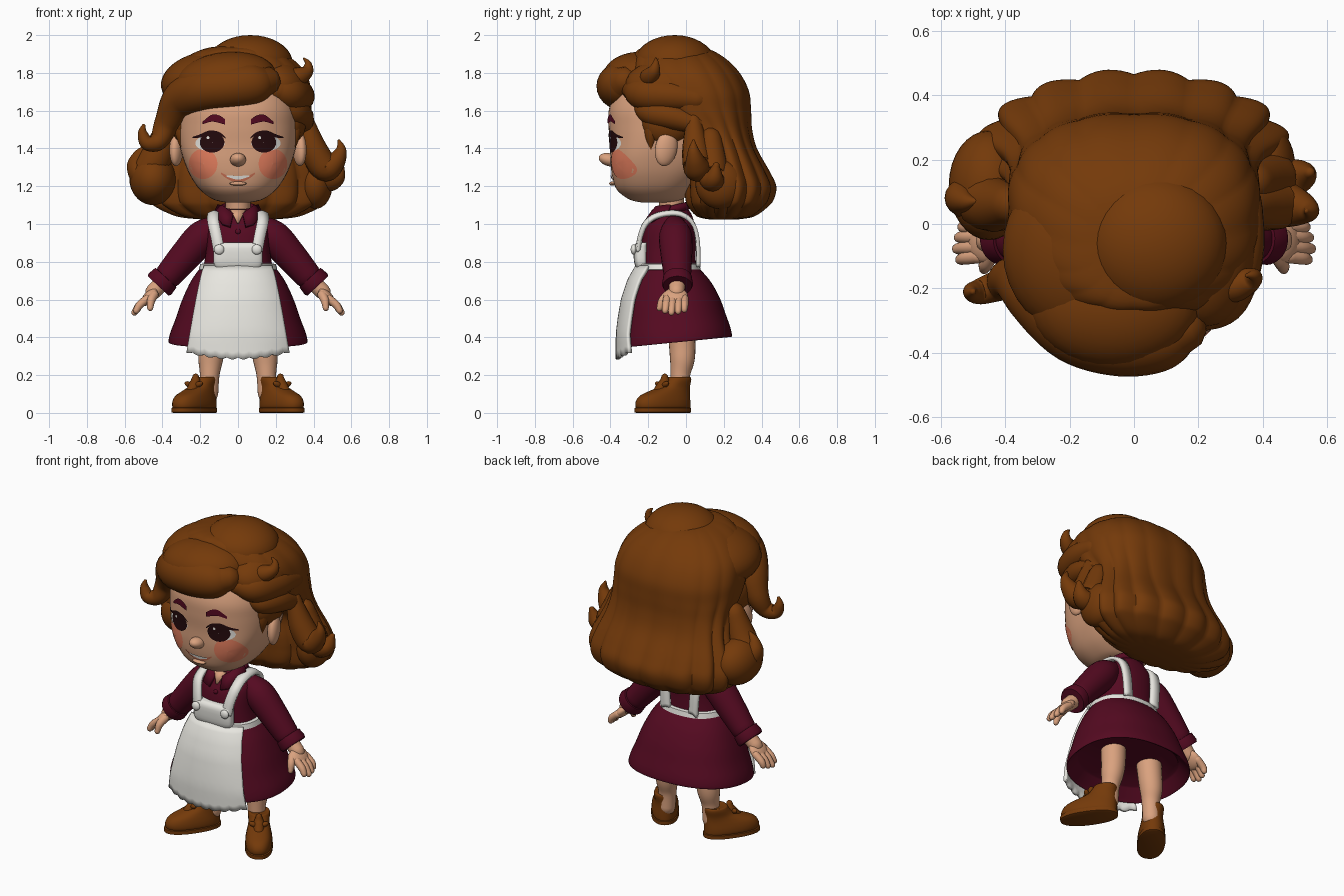
import bpy, bmesh, math
from mathutils import Vector, Euler, Matrix
from mathutils.bvhtree import BVHTree


def material(name, r, g, b):
    m = bpy.data.materials.new(name)
    m.diffuse_color = (r, g, b, 1)
    return m


HAIR = material("chestnut brown", .175, .042, .003)
SKIN = material("skin", .70, .36, .21)
BLUSH = material("blush", .80, .215, .115)
DRESS = material("burgundy", .09, .003, .015)
WHITE = material("off white", .80, .79, .74)
DARK = material("dark eye", .018, .003, .004)
LIP = material("lip", .60, .17, .09)


def finish(name, bm, mat):
    bmesh.ops.recalc_face_normals(bm, faces=bm.faces)
    me = bpy.data.meshes.new(name)
    bm.to_mesh(me)
    bm.free()
    me.materials.append(mat)
    ob = bpy.data.objects.new(name, me)
    bpy.context.collection.objects.link(ob)
    return ob


def skin(name, rings, mat):
    """Bridge a list of closed rings and cap the ends."""
    bm = bmesh.new()
    vs = [[bm.verts.new(p) for p in r] for r in rings]
    n = len(vs[0])
    for a, b in zip(vs, vs[1:]):
        for i in range(n):
            bm.faces.new((a[i], a[(i + 1) % n], b[(i + 1) % n], b[i]))
    bm.faces.new(vs[0])
    bm.faces.new(vs[-1])
    return finish(name, bm, mat)


def sheet(name, rows, mat, thick=0):
    """Open grid of points, optionally thickened."""
    bm = bmesh.new()
    vs = [[bm.verts.new(p) for p in r] for r in rows]
    for a, b in zip(vs, vs[1:]):
        for i in range(len(a) - 1):
            bm.faces.new((a[i], a[i + 1], b[i + 1], b[i]))
    ob = finish(name, bm, mat)
    if thick:
        m = ob.modifiers.new("thickness", 'SOLIDIFY')
        m.thickness, m.offset = thick, 0
    return ob


def smooth(rows, k=5):
    """Catmull-Rom through tuples."""
    out, n = [], len(rows)
    for i in range(n - 1):
        a, b, c, d = rows[max(i - 1, 0)], rows[i], rows[i + 1], rows[min(i + 2, n - 1)]
        for j in range(k):
            t = j / k
            out.append(tuple(.5 * (2 * q + (r - p) * t + (2 * p - 5 * q + 4 * r - s) * t * t
                             + (3 * q - p - 3 * r + s) * t ** 3) for p, q, r, s in zip(a, b, c, d)))
    return out + [tuple(rows[-1])]


def loft(name, rows, mat, n=48, e=lambda z: 2.3, lobes=0, amp=None, k=5, tilt=0):
    """Stack superellipse sections given as (z, half width, front y, back y)."""
    rings = []
    for z, rx, yf, yb in smooth(rows, k):
        ring = []
        for i in range(n):
            t = 2 * math.pi * i / n
            c, s = math.cos(t), math.sin(t)
            f = 1 + (amp(z) * (abs(math.sin(lobes * t / 2)) - .6) if lobes else 0)
            x = f * rx * math.copysign(abs(c) ** (2 / e(z)), c)
            y = (yf + yb) / 2 + f * (yb - yf) / 2 * math.copysign(abs(s) ** (2 / e(z)), s)
            ring.append((x, y, z + tilt * (y + .05) * max(0, .77 - z) / .4))
        rings.append(ring)
    return skin(name, rings, mat)


def tube(name, pts, mat, n=16, k=6):
    """Round-ended tapered tube through (x, y, z, radius)."""
    path = smooth(pts, k)
    P, R = [Vector(p[:3]) for p in path], [max(p[3], .004) for p in path]
    T = [(P[min(i + 1, len(P) - 1)] - P[max(i - 1, 0)]).normalized() for i in range(len(P))]
    side = T[0].orthogonal().normalized()
    rings = []

    def ring(p, t, r):
        b = t.cross(side)
        return [p + r * (side * math.cos(a) + b * math.sin(a))
                for a in (2 * math.pi * i / n for i in range(n))]
    for i, (p, t, r) in enumerate(zip(P, T, R)):
        side = (side - t * side.dot(t)).normalized()
        if i == 0:
            rings += [ring(p - t * r * math.cos(a), t, r * math.sin(a)) for a in (.15, .5, 1)]
        rings.append(ring(p, t, r))
        if i == len(P) - 1:
            rings += [ring(p + t * r * math.cos(a), t, r * math.sin(a)) for a in (1, .5, .15)]
    return skin(name, rings, mat)


def ball(name, loc, size, mat, rot=(0, 0, 0)):
    bm = bmesh.new()
    bmesh.ops.create_uvsphere(bm, u_segments=32, v_segments=18, radius=1)
    bm.transform(Matrix.Translation(loc) @ Euler(rot).to_matrix().to_4x4() @ Matrix.Diagonal((*size, 1)))
    return finish(name, bm, mat)


# Head, nose, neck
head = loft("head", [(1.115, .07, -.24, -.06), (1.13, .13, -.30, -.02), (1.18, .20, -.365, .04),
            (1.25, .25, -.39, .1), (1.33, .285, -.40, .15), (1.42, .31, -.402, .18), (1.52, .32, -.41, .2),
            (1.62, .315, -.405, .2), (1.74, .27, -.35, .18), (1.84, .16, -.26, .1)], SKIN, 64,
            lambda z: 2.25 + .45 * math.exp(-((z - 1.32) / .13) ** 2))
bvh = BVHTree.FromPolygons([v.co for v in head.data.vertices], [p.vertices[:] for p in head.data.polygons])
ball("nose", (0, -.405, 1.34), (.042, .058, .034), SKIN, (-.25, 0, 0))
tube("neck", [(0, -.07, 1.0, .07), (0, -.075, 1.08, .065), (0, -.08, 1.17, .07)], SKIN)


def on_face(x, z, off):
    hit = bvh.ray_cast(Vector((x, -2, z)), Vector((0, 1, 0)))[0]
    return Vector((x, (hit.y if hit else -.1) - off, z))


def disc(name, x, z, rx, rz, mat, off):
    rows = [[on_face(x + f * rx * math.cos(a), z + f * rz * math.sin(a), off)
             for a in (2 * math.pi * i / 32 for i in range(33))] for f in (.02, .25, .5, .75, 1)]
    sheet(name, rows, mat)


def stroke(name, pts, mat, off):
    """Painted line through (x, z, half height)."""
    pts = smooth(pts, 6)
    sheet(name, [[on_face(x, z + w * f, off) for x, z, w in pts] for f in (1, .33, -.33, -1)], mat)


# Painted face and ears, both sides
for s in (-1, 1):
    disc("cheek", s * .185, 1.318, .076, .080, BLUSH, .004)
    disc("eye_white", s * .148, 1.428, .078, .042, WHITE, .005)
    disc("iris", s * .137, 1.432, .065, .054, DARK, .007)
    disc("eye_glint", s * .137 - .022, 1.457, .008, .008, WHITE, .009)
    stroke("lashes", [(s * .065, 1.455, .004), (s * .1, 1.48, .007), (s * .15, 1.487, .008),
           (s * .195, 1.468, .009), (s * .24, 1.458, .003)], DARK, .008)
    stroke("eyebrow", [(s * .068, 1.54, .014), (s * .1, 1.555, .02), (s * .14, 1.56, .018),
           (s * .187, 1.535, .007)], DRESS, .008)
    ball("ear", (s * .325, -.105, 1.40), (.035, .06, .095), SKIN, (-.2, 0, s * .3))
    ball("ear_hollow", (s * .350, -.12, 1.40), (.009, .016, .025), BLUSH, (-.2, 0, s * .3))
stroke("lips", [(-.09, 1.268, .004), (-.05, 1.245, .010), (0, 1.236, .015), (.05, 1.245, .010),
       (.09, 1.268, .004)], LIP, .005)
stroke("teeth", [(-.062, 1.254, .003), (0, 1.245, .010), (.062, 1.254, .003)], WHITE, .008)
ball("lower_lip", (0, -.387, 1.214), (.045, .02, .011), SKIN)

# Main hair mass with rounded locks
loft("back_hair", [(1.025, .2, .12, .28), (1.04, .32, .06, .36), (1.09, .43, .015, .43), (1.13, .465, .0, .462),
     (1.2, .475, -.005, .475), (1.28, .455, -.005, .44), (1.4, .405, .0, .375), (1.5, .385, -.08, .35),
     (1.6, .39, -.2, .345), (1.7, .39, -.26, .335), (1.8, .36, -.3, .285), (1.88, .28, -.28, .205),
     (1.93, .17, -.24, .11), (1.945, .05, -.1, .0)], HAIR, 144,
     lambda z: 1.95 + .4 * min(1, max(0, (z - 1.2) / .35)), 16,
     lambda z: .015 + .06 * min(1, max(0, (1.65 - z) / .45)))
ball("crown_bump", (.065, -.06, 1.85), (.225, .215, .15), HAIR)
ball("left_crown", (-.16, -.08, 1.76), (.25, .27, .155), HAIR, (0, -.15, 0))
ball("right_crown", (.22, -.08, 1.74), (.16, .24, .13), HAIR, (0, .4, 0))

# Swept fringe ending in a curl
ball("fringe_volume", (-.06, -.245, 1.77), (.265, .20, .14), HAIR, (0, -.1, 0))
tube("fringe", [(.145, -.325, 1.755, .08), (.08, -.345, 1.74, .112), (-.04, -.355, 1.728, .118),
     (-.18, -.315, 1.71, .118), (-.295, -.215, 1.655, .108), (-.375, -.17, 1.53, .07), (-.42, -.19, 1.44, .05),
     (-.48, -.21, 1.43, .04), (-.505, -.21, 1.48, .026), (-.50, -.21, 1.52, .01)], HAIR, 24)

# Locks above the right ear and the small loose curl
tube("temple_lock_upper", [(.2, -.28, 1.71, .06), (.27, -.22, 1.69, .09), (.32, -.08, 1.68, .085),
     (.34, .06, 1.66, .06)], HAIR)
tube("temple_lock_lower", [(.25, -.25, 1.62, .035), (.295, -.19, 1.59, .065), (.33, -.08, 1.57, .07),
     (.35, .05, 1.53, .05)], HAIR)
tube("loose_curl", [(.26, -.2, 1.77, .05), (.32, -.19, 1.78, .05), (.365, -.17, 1.81, .035),
     (.37, -.16, 1.85, .018), (.35, -.16, 1.875, .006)], HAIR)
for s in (-1, 1):
    ball("temple_hair", (s * .285, -.10, 1.54), (.075, .135, .12), HAIR)
    tube("sideburn", [(s * .29, -.17, 1.55, .05), (s * .295, -.185, 1.47, .035), (s * .295, -.185, 1.40, .008)], HAIR)
ball("left_bulge", (-.45, .12, 1.24), (.125, .17, .14), HAIR)
ball("right_bulge", (.41, .18, 1.21), (.09, .13, .13), HAIR)

# Outward flips at the ends of the hair
for name, pts in {
    "left_flip": [(-.38, .06, 1.5, .06), (-.43, .06, 1.36, .085), (-.49, .08, 1.27, .085),
                  (-.535, .08, 1.31, .055), (-.52, .07, 1.37, .03), (-.49, .07, 1.41, .008)],
    "right_flip_front": [(.36, .04, 1.55, .04), (.40, .05, 1.4, .07), (.46, .06, 1.30, .075),
                         (.515, .05, 1.33, .055), (.545, .04, 1.39, .03), (.535, .04, 1.44, .008)],
    "right_flip_back": [(.37, .13, 1.45, .06), (.42, .14, 1.3, .08), (.47, .14, 1.24, .07),
                        (.52, .15, 1.25, .05), (.545, .16, 1.31, .018)]}.items():
    tube(name, pts, HAIR)

# Dress
skirt_rows = [(.375, .367, -.345, .242), (.42, .36, -.345, .237), (.5, .33, -.335, .212), (.6, .295, -.318, .178),
              (.7, .248, -.285, .125), (.78, .19, -.24, .055)]
loft("skirt", [(.44, .30, -.285, .18), (.39, .345, -.33, .22)] + skirt_rows, DRESS, 64, tilt=.1)
loft("bodice", [(.74, .19, -.24, .055), (.85, .17, -.24, .05), (.95, .165, -.225, .05), (1.0, .155, -.20, .045),
     (1.05, .11, -.17, .03), (1.08, .08, -.15, .01)], DRESS)
tube("collar_band", [(.085 * math.sin(a), -.08 + .085 * math.cos(a), 1.075 + .02 * math.cos(a), .022)
     for a in (-2.6 + .52 * i for i in range(11))], DRESS)
ball("dress_button", (0, -.222, .96), (.014, .01, .014), DRESS)
for s in (-1, 1):
    sheet("collar_flap", [[(s * .025, -.185, 1.05), (s * .04, -.23, .985)],
          [(s * .07, -.155, 1.09), (s * .085, -.22, 1.0)], [(s * .1, -.08, 1.1), (s * .125, -.1, 1.05)]], DRESS, .02)
sheet("neckline", [[(-.04, -.176, 1.075), (.04, -.176, 1.075)], [(-.004, -.212, 1.005), (.004, -.212, 1.005)]],
      SKIN, .008)


# Apron draped over the front of the skirt
def drape(x, z, off):
    zc = max(z, .375)
    for a, b in zip(skirt_rows, skirt_rows[1:]):
        if zc <= b[0]:
            break
    t = (zc - a[0]) / (b[0] - a[0])
    _, rx, yf, yb = [p + (q - p) * t for p, q in zip(a, b)]
    d = max(0, 1 - (abs(x) / (rx + off)) ** 2.3) ** (1 / 2.3)
    return ((x, (yf + yb) / 2 - ((yb - yf) / 2 + off) * d, z))


rows = []
for j in range(15):
    v, row = j / 14, []
    for i in range(49):
        u = i / 24 - 1
        bottom = .294 + .035 * u * u - .012 * abs(math.sin(u * 4.5 * math.pi))
        row.append(drape(u * (.175 + .093 * v ** .8), .775 + (bottom - .775) * v, .017))
    rows.append(row)
sheet("apron_skirt", rows, WHITE, .02)
loft("waistband", [(.755, .18, -.22, .04), (.758, .208, -.268, .078), (.788, .2, -.262, .072), (.793, .17, -.22, .04)],
     WHITE, k=1)
loft("bib", [(.77, .12, -.265, -.2), (.80, .13, -.275, -.2), (.87, .128, -.278, -.2), (.895, .125, -.268, -.2),
     (.903, .11, -.255, -.2)], WHITE, e=lambda z: 3.5, k=3)
for s in (-1, 1):
    path = smooth([(.10, -.258, .86), (.115, -.243, .94), (.13, -.21, 1.01), (.13, -.14, 1.05), (.125, -.04, 1.056),
                   (.115, .03, 1.01), (.105, .058, .92), (.095, .062, .78)])
    sheet("strap", [[(s * (x - .028), y, z + .005), (s * x, y, z + .004), (s * (x + .028), y + .005, z - .008)]
          for x, y, z in path], WHITE, .02)
    ball("bib_button", (s * .1, -.277, .865), (.027, .016, .027), WHITE)

    # Sleeves with flared cuffs
    tube("sleeve", [(s * .12, -.06, .98, .066), (s * .19, -.055, .93, .088), (s * .28, -.05, .83, .083),
         (s * .37, -.045, .725, .072)], DRESS, 24)
    cuff = loft("cuff", [(-.03, .04, -.04, .04), (-.03, .076, -.076, .076), (-.015, .082, -.082, .082),
                (.03, .076, -.076, .076), (.035, .04, -.04, .04)], DRESS, 32, lambda z: 2, k=1)
    cuff.data.transform(Matrix.Translation((s * .402, -.045, .694)) @ Matrix.Rotation(-s * .75, 4, 'Y'))

    # Hands
    tube("wrist", [(s * .38, -.045, .71, .045), (s * .45, -.05, .64, .042)], SKIN)
    ball("palm", (s * .468, -.055, .615), (.03, .066, .062), SKIN, (0, -s * .75, 0))
    for i, y in enumerate((-.1, -.07, -.038, -.008)):
        drop = .01 * abs(i - 1.2)
        tube("finger", [(s * .48, y, .605, .022), (s * .52, y * 1.05, .572, .021),
             (s * (.55 - drop), y * 1.1, .53 + drop, .017)], SKIN, 12, 4)
    tube("thumb", [(s * .445, -.095, .625, .025), (s * .46, -.125, .595, .022), (s * .465, -.14, .555, .016)], SKIN, 12)

    # Legs
    tube("leg", [(s * .13, -.03, .52, .075), (s * .137, -.02, .36, .07), (s * .145, -.02, .28, .065),
         (s * .15, -.03, .2, .052), (s * .155, -.03, .1, .05)], SKIN, 24)

    # Shoes turned outward
    turn = Matrix.Translation((s * .168, -.03, 0)) @ Matrix.Rotation(s * .6, 4, 'Z')
    for part in (
        loft("shoe", [(.015, .06, -.26, .05), (.03, .076, -.274, .052), (.06, .077, -.274, .052), (.09, .071, -.25, .051),
                      (.115, .064, -.19, .050), (.14, .06, -.125, .05), (.175, .063, -.09, .055), (.19, .058, -.08, .05),
                      (.188, .045, -.06, .035)], HAIR, 32, k=3),
        loft("sole", [(0, .07, -.272, .05), (.004, .08, -.282, .057), (.026, .08, -.282, .057), (.03, .07, -.272, .05)],
             HAIR, 32, k=1),
        tube("tongue", [(0, -.14, .11, .03), (0, -.105, .155, .03), (0, -.1, .19, .018)], HAIR),
        ball("lace_loop_a", (.03, -.118, .15), (.028, .015, .015), HAIR, (0, -.4, 0)),
        ball("lace_loop_b", (-.03, -.118, .15), (.028, .015, .015), HAIR, (0, .4, 0)),
    ):
        part.data.transform(turn)

# Smooth shading, keeping hard rims
for ob in bpy.context.scene.objects:
    ob.select_set(True)
bpy.context.view_layer.objects.active = head
bpy.ops.object.shade_smooth_by_angle(angle=math.radians(50))
